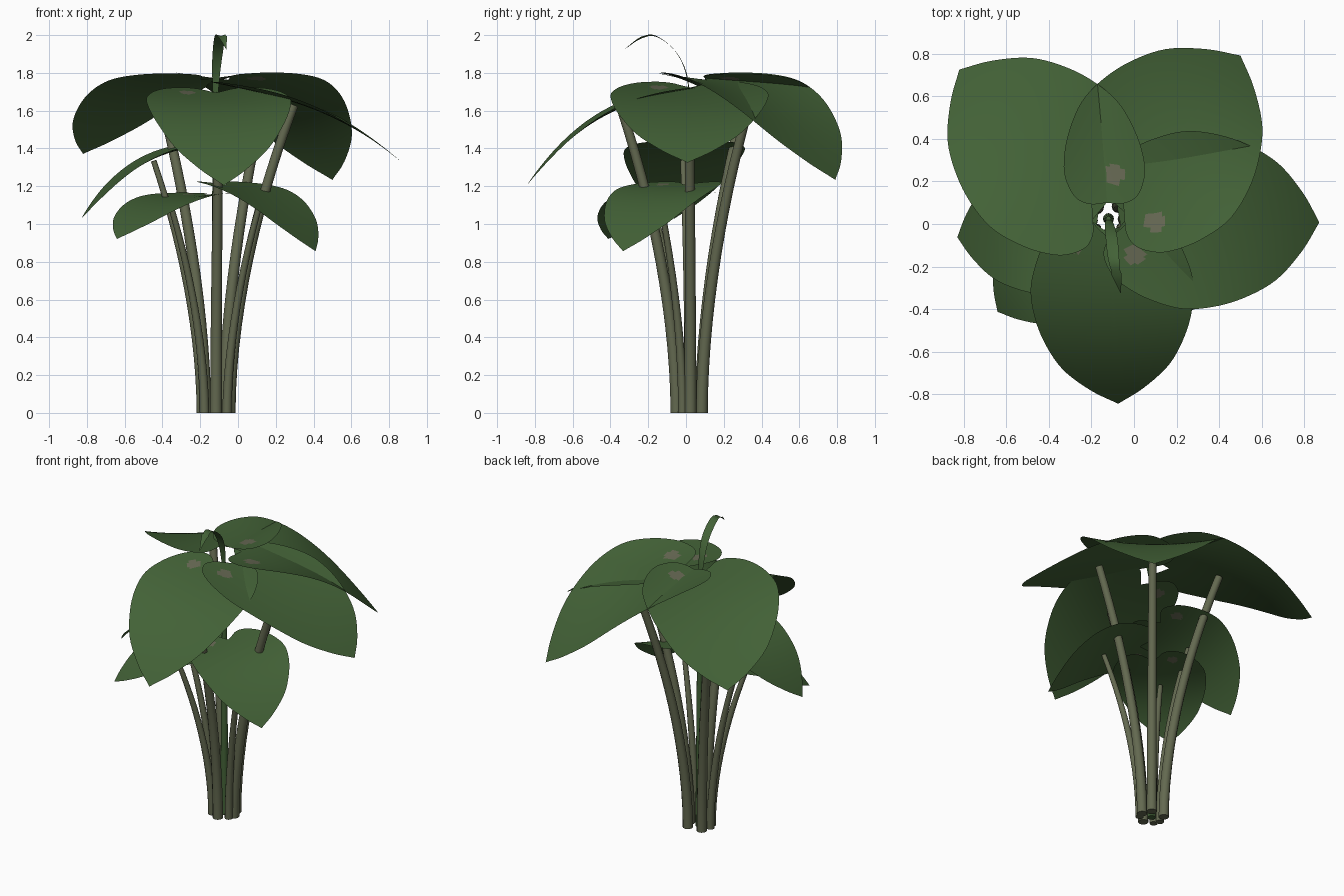
import bpy, math
from mathutils import Vector

if "Cube" in bpy.data.objects:
    bpy.data.objects.remove(bpy.data.objects["Cube"])


def material(name, rgb):
    m = bpy.data.materials.new(name)
    m.diffuse_color = (*rgb, 1)
    m.use_nodes = True
    m.node_tree.nodes["Principled BSDF"].inputs["Base Color"].default_value = m.diffuse_color
    return m


LEAF = material("leaf green", (0.056, 0.122, 0.038))
STALK = material("stalk olive", (0.125, 0.141, 0.080))
PATCH = material("patch brown", (0.135, 0.141, 0.088))
CX, CY = -0.12, 0.025          # crown centre


def make(name, verts, faces, mats):
    me = bpy.data.meshes.new(name)
    me.from_pydata([tuple(v) for v in verts], [], faces)
    for m in mats:
        me.materials.append(m)
    me.shade_smooth()
    ob = bpy.data.objects.new(name, me)
    bpy.context.collection.objects.link(ob)
    return ob


def spline(pts, steps):
    """Catmull-Rom curve through the points."""
    p = [Vector(q) for q in pts]
    p = [2 * p[0] - p[1]] + p + [2 * p[-1] - p[-2]]
    out = []
    for i in range(1, len(p) - 2):
        for s in range(steps):
            t = s / steps
            a, b, c, d = p[i - 1:i + 3]
            out.append(0.5 * (2 * b + (c - a) * t + (2 * a - 5 * b + 4 * c - d) * t * t
                              + (3 * b - a - 3 * c + d) * t ** 3))
    return out + [p[-2]]


def tube(name, path, r0, r1, mat, sides=12):
    verts, faces, n = [], [], len(path)
    for i, p in enumerate(path):
        r = r0 + (r1 - r0) * i / (n - 1)
        tan = (path[min(i + 1, n - 1)] - path[max(i - 1, 0)]).normalized()
        if i == 0:
            tan = Vector((0, 0, 1))
        u = Vector((0, 1, 0)).cross(tan).normalized()
        w = tan.cross(u)
        for k in range(sides):
            a = 2 * math.pi * k / sides
            verts.append(p + r * (math.cos(a) * u + math.sin(a) * w))
    for i in range(n - 1):
        for k in range(sides):
            k2 = (k + 1) % sides
            faces.append((i * sides + k, i * sides + k2, (i + 1) * sides + k2, (i + 1) * sides + k))
    faces += [tuple(reversed(range(sides))), tuple(range((n - 1) * sides, n * sides))]
    ob = make(name, verts, faces, [mat])
    for f in ob.data.polygons[-2:]:
        f.use_smooth = False


# Half outline of a heart-shaped leaf: (share of length, half width)
HEART = [(0.11, 0), (0.06, 0.045), (0.0, 0.1), (-0.02, 0.17), (0.02, 0.255), (0.09, 0.315),
         (0.2, 0.37), (0.35, 0.41), (0.5, 0.4), (0.65, 0.355), (0.8, 0.27), (0.92, 0.135), (1, 0)]
OUTLINE = spline([(a, b, 0) for a, b in HEART], 5)
ACROSS = 20


def leaf(name, angle, length, width, z0, slope, droop, dish):
    a = math.radians(angle)
    fwd = Vector((math.cos(a), math.sin(a), 0))
    left = Vector((-math.sin(a), math.cos(a), 0))

    def height(f, lat):
        # drooping along the length, hollow along the midrib
        hollow = dish * (1 - (lat / (0.41 * width)) ** 2) * (1 - max(f / length, 0) ** 4)
        return z0 - slope * f - droop * max(f, 0) ** 3 - hollow

    def place(f, lat):
        return Vector((CX, CY, height(f, lat))) + fwd * f + left * lat

    verts, faces, spots = [], [], []
    n = len(OUTLINE)
    for side in (1, -1):
        base = len(verts)
        for i, o in enumerate(OUTLINE):
            spine = 0.11 + 0.89 * i / (n - 1)
            for j in range(ACROSS + 1):
                t = j / ACROSS
                verts.append(((spine + (o.x - spine) * t) * length, side * o.y * width * t))
        for i in range(n - 1):
            for j in range(ACROSS):
                q = base + i * (ACROSS + 1) + j
                f = (q, q + ACROSS + 1, q + ACROSS + 2, q + 1)
                faces.append(f if side < 0 else f[::-1])
    # small brown patch on the clockwise lobe
    for f in faces:
        cf = sum(verts[k][0] for k in f) / 4 / length
        cl = sum(verts[k][1] for k in f) / 4 / width
        spots.append(((cf - 0.13) / 0.05) ** 2 + ((cl + 0.163) / 0.043) ** 2 < 1)
    ob = make(name, [place(*v) for v in verts], faces, [LEAF, PATCH])
    for poly, s in zip(ob.data.polygons, spots):
        poly.material_index = int(s)

    # stalk bowing outwards to the leaf
    big = width > 0.85
    reach = (0.42 if big else 0.46) * length
    top = height(reach, 0) - 0.014
    path = []
    for i in range(15):
        t = i / 14
        r = 0.075 + (reach - 0.075) * t ** 1.8
        path.append(Vector((CX, CY, top * t)) + fwd * r)
    tube(name.replace("leaf", "stalk"), path, 0.032 if big else 0.025, 0.024 if big else 0.015, STALK)


# name, direction, length, width scale, base height, slope, droop, dish
leaf("front_leaf", 273, 0.87, 0.93, 1.74, 0.20, 0.55, 0.025)
leaf("right_leaf", 359, 0.99, 1.015, 1.77, 0.20, 0.255, 0.025)
leaf("back_right_leaf", 51, 0.985, 1.08, 1.84, 0.15, 0.48, 0.06)
leaf("back_left_leaf", 135, 0.99, 1.02, 1.83, 0.14, 0.33, 0.05)
leaf("low_left_leaf", 187, 0.715, 0.78, 1.45, 0.16, 0.84, 0.02)
leaf("low_front_left_leaf", 220, 0.68, 0.70, 1.175, 0.05, 0.70, 0.015)
leaf("low_front_right_leaf", 326, 0.64, 0.75, 1.235, 0.15, 1.08, 0.015)

# young shoot: straight green stem and a narrow curled blade
tube("shoot_stem", [Vector((CX, CY, z * 0.17)) for z in range(11)], 0.026, 0.012, LEAF)
curl = spline([(CX, CY, 1.66), (-0.115, 0.0, 1.81), (-0.105, -0.06, 1.92), (-0.095, -0.16, 1.992),
               (-0.08, -0.24, 1.98), (-0.062, -0.325, 1.925)], 6)
verts, faces = [], []
for i, p in enumerate(curl):
    t = i / (len(curl) - 1)
    w = 0.012 + 0.016 * math.sin(math.pi * min(t * 1.1, 1)) if t < 0.75 else 0.026 * (1 - t) / 0.25 + 0.001
    for s in (-1, 0, 1):
        verts.append(p + Vector((s * w, -0.3 * abs(s) * w, 0.3 * abs(s) * w)))
for i in range(len(curl) - 1):
    for k in (0, 1):
        q = i * 3 + k
        faces.append((q, q + 3, q + 4, q + 1))
make("shoot_blade", verts, faces, [LEAF])
